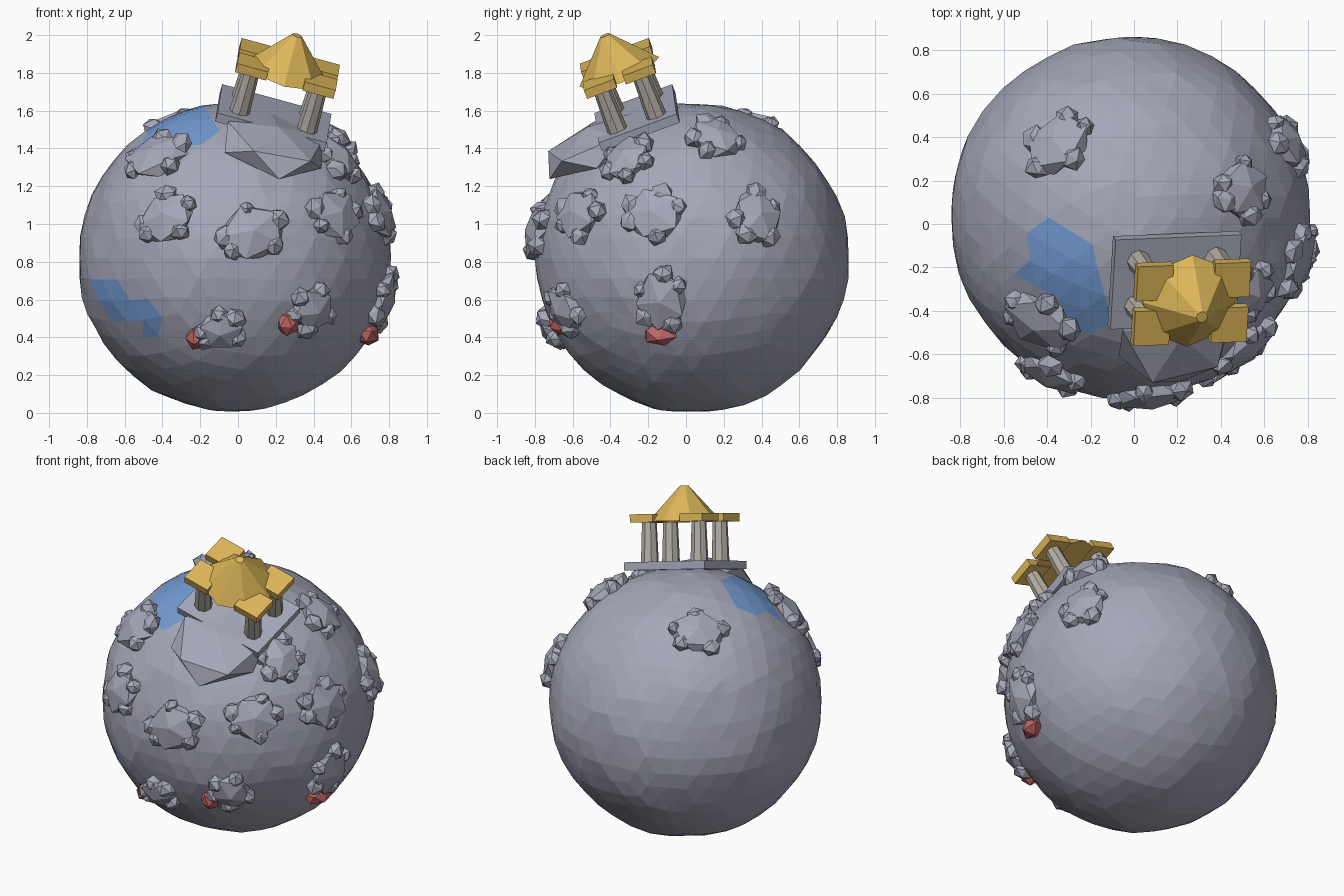
import bpy, bmesh, math, random
from mathutils import Vector, Matrix, noise

if "Cube" in bpy.data.objects:
    bpy.data.objects.remove(bpy.data.objects["Cube"])

random.seed(7)
CENTRE = Vector((-0.02, 0.03, 0.82))
RADIUS = 0.83


def material(name, rgb):
    m = bpy.data.materials.new(name)
    m.diffuse_color = (*rgb, 1)
    m.use_nodes = True
    m.node_tree.nodes["Principled BSDF"].inputs["Base Color"].default_value = m.diffuse_color
    return m


STONE = material("grey stone", (0.38, 0.39, 0.48))
WATER = material("blue water", (0.17, 0.33, 0.66))
GOLD = material("gold", (0.72, 0.47, 0.10))
MARBLE = material("pale marble", (0.45, 0.42, 0.37))
RED = material("red crystal", (0.55, 0.14, 0.13))


def finish(name, bm, *mats):
    bmesh.ops.recalc_face_normals(bm, faces=bm.faces)
    me = bpy.data.meshes.new(name)
    bm.to_mesh(me)
    bm.free()
    for m in mats:
        me.materials.append(m)
    ob = bpy.data.objects.new(name, me)
    bpy.context.collection.objects.link(ob)
    return ob


def frame(origin, x, y, z):
    return Matrix.Translation(origin) @ Matrix((x, y, z)).transposed().to_4x4()


def surface_frame(point):
    """Frame on the planet: x to the right, y upwards, z outwards."""
    z = (Vector(point) - CENTRE).normalized()
    x = Vector((0, 0, 1)).cross(z).normalized()
    return frame(CENTRE + z * RADIUS, x, z.cross(x), z)


def add_lump(bm, mat, size, jitter=0.12, subdiv=1):
    """Jittered low-poly stone."""
    vs = bmesh.ops.create_icosphere(bm, subdivisions=subdiv, radius=1)["verts"]
    turn = Matrix.Rotation(random.uniform(0, 6.28), 3, "Z")
    for v in vs:
        p = turn @ v.co * random.uniform(1 - jitter, 1 + jitter)
        v.co = mat @ Vector(a * b for a, b in zip(p, size))


# Planet, with ponds marked on the faces near a few points
bm = bmesh.new()
bmesh.ops.create_icosphere(bm, subdivisions=4, radius=1)
for v in bm.verts:
    n = noise.noise(v.co * 2.5) * 0.015 + random.uniform(-0.006, 0.006)
    v.co = CENTRE + Vector((v.co.x * 0.828, v.co.y * 0.832, v.co.z * 0.818)) * (1 + n)
    v.co.z = max(v.co.z, 0)
PONDS = [((-0.38, -0.10, 1.55), 0.10), ((-0.30, -0.22, 1.56), 0.14),
         ((-0.44, -0.25, 1.50), 0.11), ((-0.20, -0.40, 1.49), 0.12),
         ((-0.70, -0.38, 0.62), 0.10), ((-0.60, -0.50, 0.55), 0.11),
         ((-0.48, -0.59, 0.48), 0.10)]
for f in bm.faces:
    c = f.calc_center_median()
    f.material_index = int(any((c - Vector(p)).length < r for p, r in PONDS))
finish("planet", bm, STONE, WATER)

# Rock clusters: point on planet, half width, half height, tilt in degrees
ROCKS = [
    ((-0.43, -0.45, 1.36), 0.20, 0.16, 15),
    ((-0.38, -0.70, 1.04), 0.18, 0.15, 20),
    ((0.08, -0.81, 0.96), 0.20, 0.16, 20),
    ((0.51, -0.56, 1.05), 0.18, 0.15, -10),
    ((0.75, -0.17, 1.05), 0.18, 0.15, -10),
    ((0.70, 0.37, 1.04), 0.15, 0.17, 10),
    ((0.50, 0.16, 1.45), 0.15, 0.17, 30),
    ((0.55, -0.32, 1.36), 0.15, 0.15, -10),
    ((-0.35, 0.37, 1.50), 0.19, 0.15, -10),
    ((-0.09, -0.70, 0.44), 0.14, 0.12, 15),
    ((0.39, -0.63, 0.55), 0.14, 0.14, 45),
    ((0.77, -0.13, 0.60), 0.15, 0.18, 0),
]
for i, (p, a, b, tilt) in enumerate(ROCKS):
    bm = bmesh.new()
    m = surface_frame(p) @ Matrix.Rotation(math.radians(tilt), 4, "Z")
    add_lump(bm, m, (a * 0.95, b * 0.98, 0.07), 0.08)
    for ang in (20, 85, 165, 215, 300):
        t = math.radians(ang + random.uniform(-15, 15))
        off = Matrix.Translation((a * 0.76 * math.cos(t), b * 0.76 * math.sin(t), 0))
        s = random.uniform(0.045, 0.07)
        add_lump(bm, m @ off, (s, s, 0.055))
    finish(f"rock_cluster_{i + 1}", bm, STONE)

# Red crystals under the three lowest clusters
for i, (p, w, h) in enumerate([((-0.22, -0.67, 0.39), 0.06, 0.07),
                               ((0.27, -0.68, 0.47), 0.065, 0.07),
                               ((0.70, -0.14, 0.41), 0.10, 0.065)]):
    bm = bmesh.new()
    add_lump(bm, surface_frame(p), (w, h, 0.065), 0.08)
    finish(f"red_crystal_{i + 1}", bm, RED)

# Temple frame, leaning outwards from the planet
up = Vector((0.26, -0.35, 0.90)).normalized()
side = Vector((0.96, 0.04, -0.265))
side = (side - up * side.dot(up)).normalized()
TEMPLE = frame(Vector((0.18, -0.25, 1.54)), side, up.cross(side), up)


def box(bm, x, y, z, sx, sy, sz):
    bmesh.ops.create_cube(bm, size=1, matrix=TEMPLE @ Matrix.Translation((x, y, z))
                          @ Matrix.Diagonal((sx, sy, sz, 1)))


def cone(bm, x, y, z0, z1, r0, r1):
    bmesh.ops.create_cone(bm, cap_ends=True, segments=8, radius1=r0, radius2=r1,
                          depth=z1 - z0,
                          matrix=TEMPLE @ Matrix.Translation((x, y, (z0 + z1) / 2)))


# Broad ledge rock in front of and beneath the temple
bm = bmesh.new()
lean = Matrix.Rotation(math.radians(4), 4, "X")
ledge = frame(Vector((0.19, -0.48, 1.42)), side, up.cross(side), up) @ lean
add_lump(bm, ledge, (0.31, 0.32, 0.11), 0.06)
finish("ledge_rock", bm, STONE)

bm = bmesh.new()
box(bm, 0, 0, 0.025, 0.60, 0.44, 0.05)
finish("temple_base", bm, STONE)

corners = [(x, y) for x in (-0.185, 0.185) for y in (-0.11, 0.11)]
for i, (x, y) in enumerate(corners):
    bm = bmesh.new()
    cone(bm, x, y, 0.04, 0.30, 0.055, 0.045)
    finish(f"temple_column_{i + 1}", bm, MARBLE)
    bm = bmesh.new()
    box(bm, x, y, 0.315, 0.17, 0.17, 0.05)
    finish(f"column_capital_{i + 1}", bm, GOLD)

bm = bmesh.new()
cone(bm, 0, 0, 0.295, 0.51, 0.225, 0.027)
finish("temple_roof", bm, GOLD)
